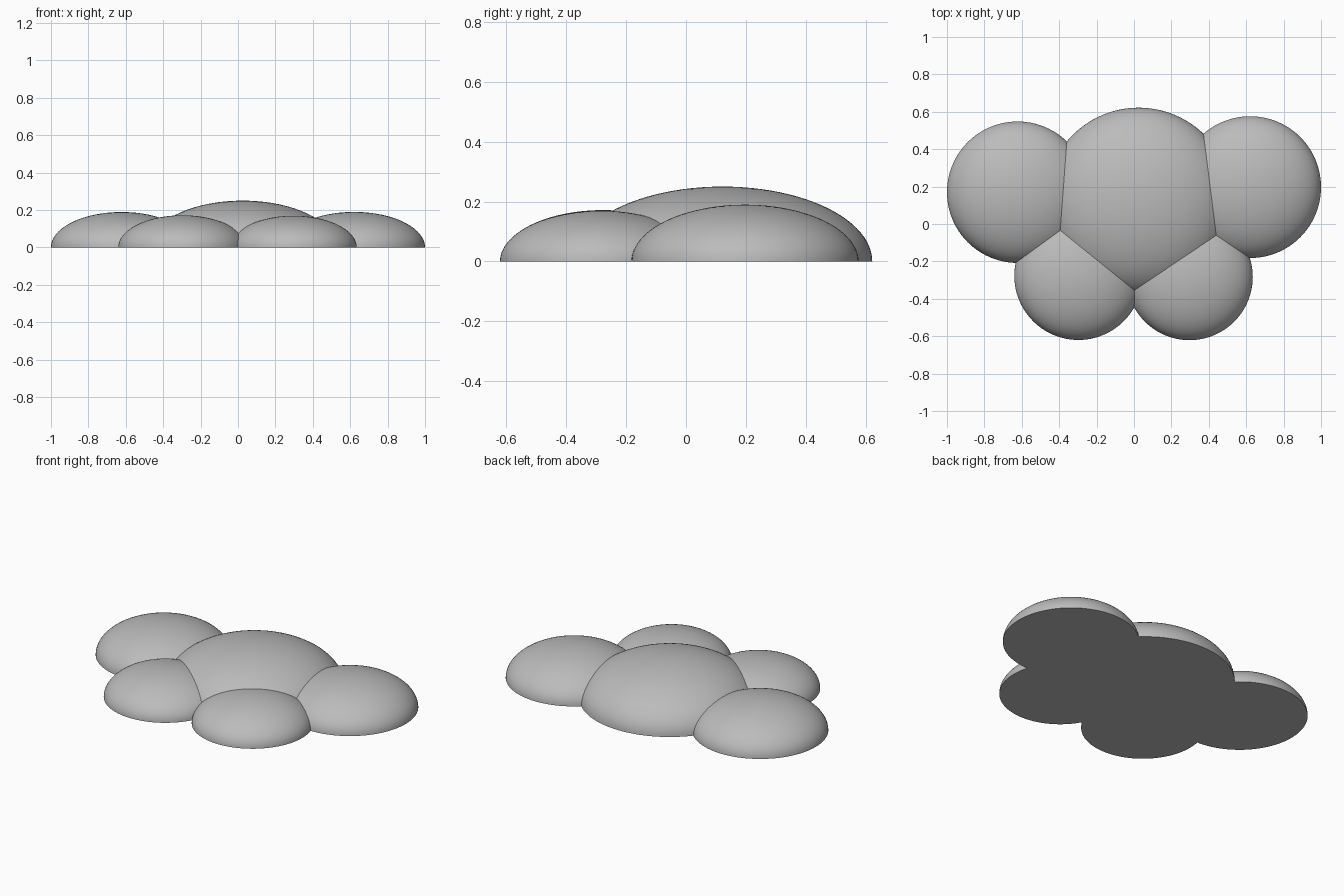
import bpy
import bmesh
import math
from mathutils import Matrix, Vector

cube = bpy.data.objects.get("Cube")
if cube:
    bpy.data.objects.remove(cube, do_unlink=True)

# Single plain grey
grey = bpy.data.materials.new("plain grey")
grey.use_nodes = True
colour = (0.5, 0.5, 0.5, 1)
grey.diffuse_color = colour
grey.node_tree.nodes["Principled BSDF"].inputs["Base Color"].default_value = colour

FLATTEN = 0.5  # dome height over radius


def dome(name, x, y, radius):
    """Half of a flattened ball with a closed flat base."""
    bm = bmesh.new()
    bmesh.ops.create_uvsphere(bm, u_segments=96, v_segments=48, radius=radius,
                              matrix=Matrix.Diagonal((1, 1, FLATTEN, 1)))
    geom = bm.verts[:] + bm.edges[:] + bm.faces[:]
    bmesh.ops.bisect_plane(bm, geom=geom, dist=1e-5, plane_co=Vector(),
                           plane_no=Vector((0, 0, 1)), clear_inner=True)
    rim = [e for e in bm.edges if e.is_boundary]
    bmesh.ops.contextual_create(bm, geom=rim)
    bmesh.ops.recalc_face_normals(bm, faces=bm.faces[:])
    mesh = bpy.data.meshes.new(name)
    bm.to_mesh(mesh)
    bm.free()
    mesh.materials.append(grey)
    obj = bpy.data.objects.new(name, mesh)
    obj.location = (x, y, 0)
    bpy.context.collection.objects.link(obj)
    return obj


# Large middle lobe with four smaller lobes around it
lobes = [
    dome("middle_lobe", 0.025, 0.122, 0.5),
    dome("back_right_lobe", -0.622, 0.17, 0.378),
    dome("back_left_lobe", 0.621, 0.197, 0.379),
    dome("front_right_lobe", -0.297, -0.277, 0.343),
    dome("front_left_lobe", 0.297, -0.283, 0.338),
]

# Smooth domes, sharp base rims
bpy.ops.object.select_all(action="DESELECT")
for lobe in lobes:
    lobe.select_set(True)
bpy.context.view_layer.objects.active = lobes[0]
bpy.ops.object.shade_smooth_by_angle(angle=math.radians(40))
